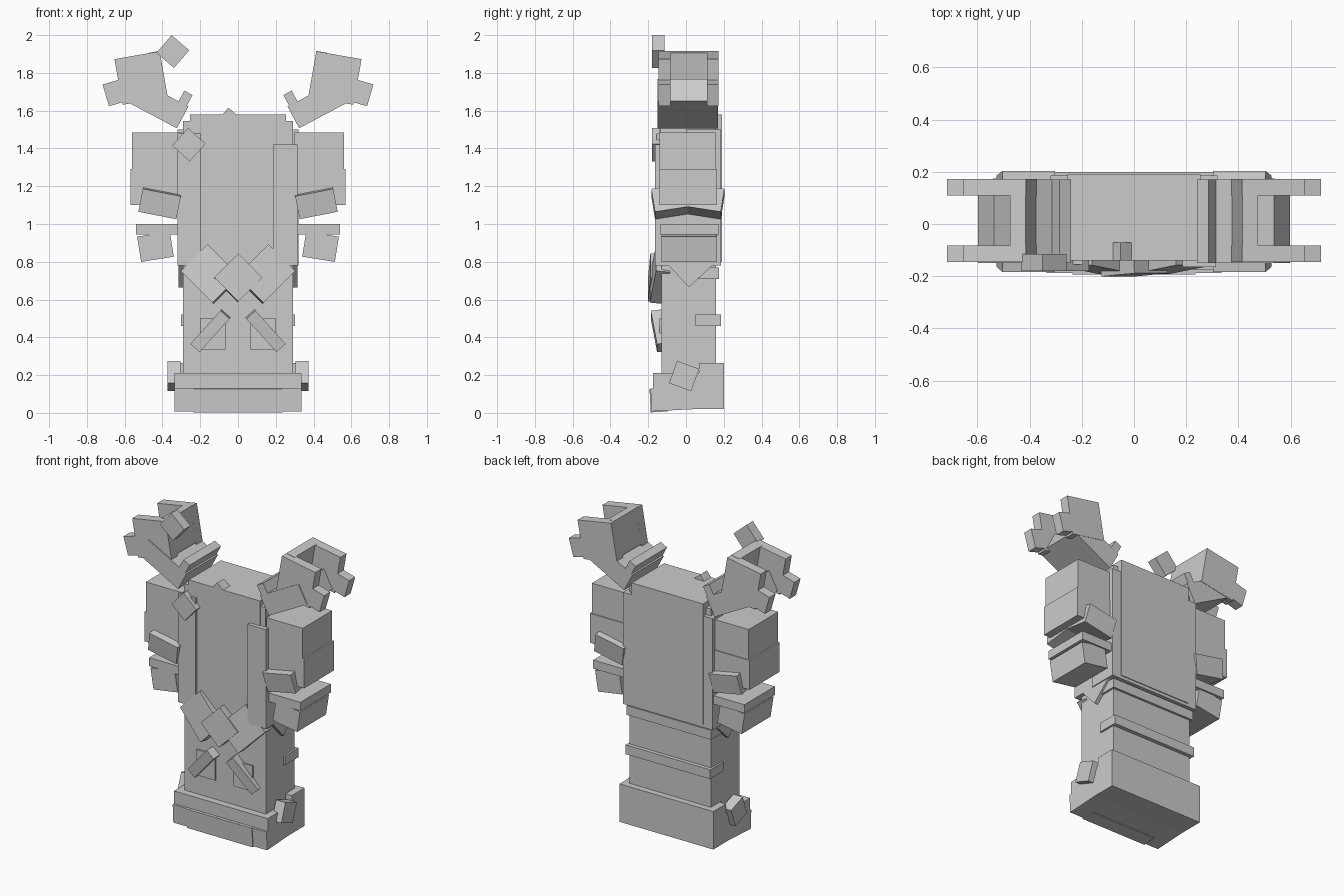
import bpy, math
from mathutils import Matrix, Vector

if "Cube" in bpy.data.objects:
    bpy.data.objects.remove(bpy.data.objects["Cube"])

grey = bpy.data.materials.new("plain_grey")
grey.diffuse_color = (0.6, 0.6, 0.6, 1)
grey.use_nodes = True
grey.node_tree.nodes["Principled BSDF"].inputs["Base Color"].default_value = grey.diffuse_color


def box(name, x, y, z, rx=0, ry=0, pivot_shear=0):
    """Flat-sided block from x, y, z ranges, turned about its own centre (degrees)."""
    c = Vector([(a + b) / 2 for a, b in (x, y, z)])
    s = [(b - a) for a, b in (x, y, z)]
    bpy.ops.mesh.primitive_cube_add(size=1)
    ob = bpy.context.object
    ob.name = name
    rot = Matrix.Rotation(math.radians(ry), 4, 'Y') @ Matrix.Rotation(math.radians(rx), 4, 'X')
    ob.data.transform(Matrix.Translation(c) @ rot @ Matrix.Diagonal((*s, 1)))
    ob.data.materials.append(grey)
    return ob


def mid(c, size):
    return (c - size / 2, c + size / 2)


def pair(name, x, y, z, rx=0, ry=0):
    """Right block and its mirrored left twin."""
    box(name + "_right", x, y, z, rx, ry)
    box(name + "_left", (-x[1], -x[0]), y, z, rx, -ry)


# base
box("base", (-.335, .335), (-.175, .10), (.02, .21))
box("base_front_plate", (-.235, .235), (-.19, -.10), (.005, .13), rx=3)
box("base_front_block", (-.335, .335), (-.185, .08), (.015, .135), rx=3)
box("base_back", (-.335, .335), (.07, .20), (.02, .265))
pair("base_side_cube", (.305, .372), mid(-.01, .125), mid(.195, .125), rx=-20)

# lower body with bands round the back
box("lower_body", (-.29, .29), (-.13, .16), (.18, .79))
box("waist_band", (-.302, .302), (.05, .185), (.46, .52))
box("upper_band", (-.302, .302), (.05, .175), (.71, .77))
pair("hip_diamond", (.22, .315), mid(.02, .17), mid(.785, .17), rx=43)

# crossed plates on the front
pair("cross_plate", mid(.145, .20), (-.175, -.10), mid(.735, .24), rx=-8, ry=45)
box("centre_diamond", mid(0, .18), (-.195, -.12), mid(.715, .18), rx=-4, ry=45)
pair("cross_bar", mid(.145, .065), (-.17, -.10), mid(.435, .24), rx=8, ry=-42)
pair("skirt_block", (.065, .20), (-.14, -.10), (.335, .50))

# torso
box("torso_back", (-.32, .32), (0, .185), (.78, 1.5))
box("torso_front", (-.29, .29), (-.135, .16), (.79, 1.545))
box("torso_core", (-.255, .255), (-.14, .19), (.80, 1.58))
box("strap_right", (.185, .315), (-.165, .02), (.78, 1.42))
box("strap_left", (-.32, -.195), (-.155, .02), (.78, 1.48))
box("head_stub", mid(-.045, .10), (-.14, -.07), mid(1.545, .10), ry=40)
box("chest_cube", mid(-.26, .125), (-.18, -.115), mid(1.42, .125), ry=42)

# shoulders and upper arms
pair("shoulder", (.30, .56), (-.14, .16), (1.29, 1.485))
pair("upper_arm", (.30, .57), (-.14, .165), (1.10, 1.29))
pair("arm_fin_front", (.31, .515), (-.175, .01), mid(1.12, .125), rx=9, ry=-11)
pair("arm_fin_back", (.31, .515), (.01, .195), mid(1.12, .125), rx=-9, ry=-11)

# lower arms
pair("lower_arm_plate", (.30, .54), (-.135, .175), (.945, 1.0))
pair("lower_arm", mid(.437, .175), (-.13, .165), mid(.88, .135), ry=9)

# raised claws: forearm, lip, two side walls, inner wall and finger tips
pair("claw_forearm", mid(.43, .31), (-.15, .17), mid(1.637, .13), ry=-28)
pair("claw_lip", mid(.293, .05), (-.15, .17), mid(1.637, .13), ry=-28)
for side, y in (("front", (-.145, -.082)), ("back", (.11, .172))):
    pair("claw_wall_" + side, mid(.513, .243), y, mid(1.773, .245), ry=10)
    pair("claw_finger_" + side, mid(.652, .10), y, mid(1.695, .12), ry=16)
pair("claw_inner_wall", mid(.425, .06), (-.10, .13), mid(1.80, .225), ry=10)
box("claw_cube", mid(-.345, .123), (-.18, -.115), mid(1.913, .123), ry=41)
